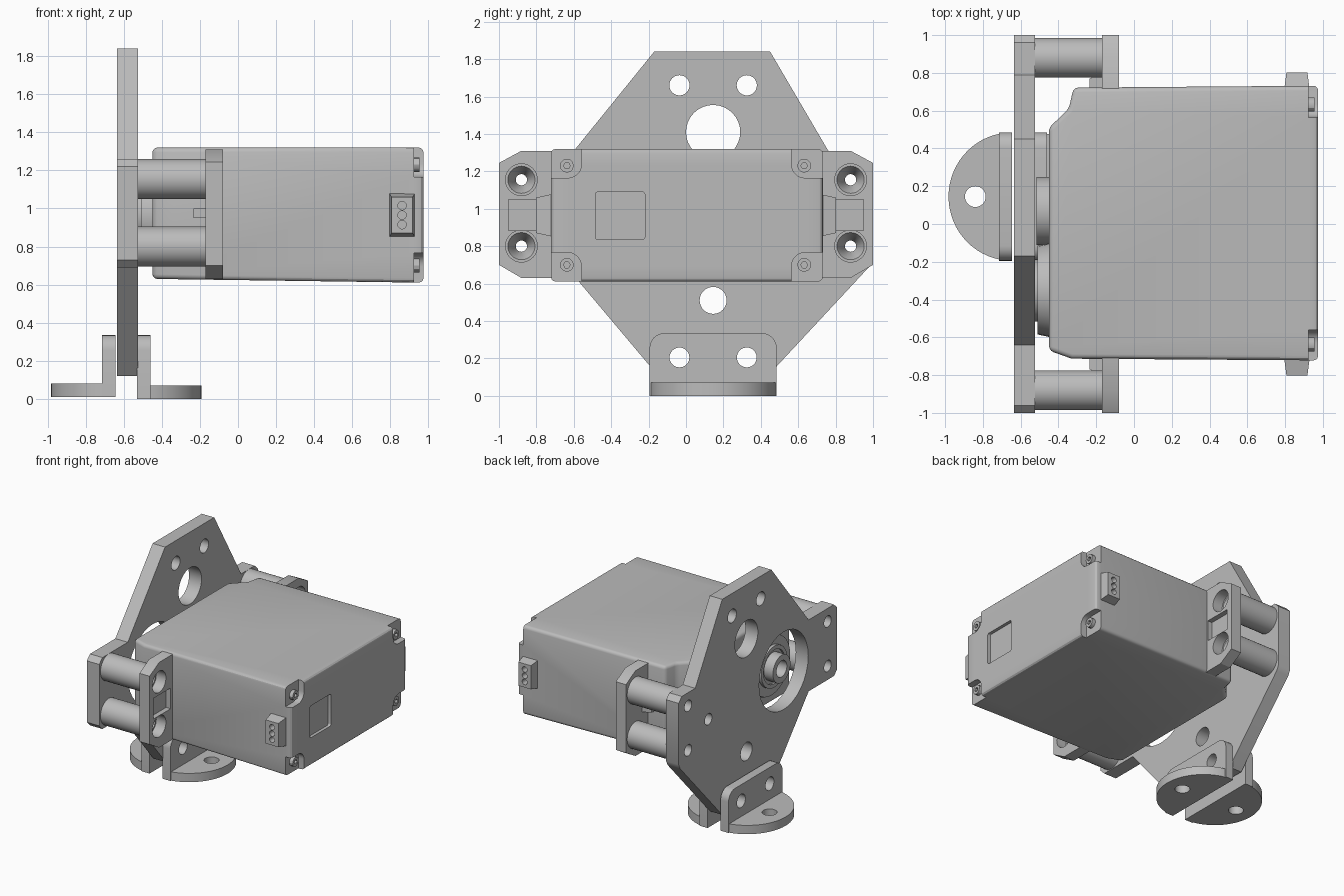
import bpy, bmesh, math

cube = bpy.data.objects.get("Cube")
if cube:
    bpy.data.objects.remove(cube, do_unlink=True)

grey = bpy.data.materials.new("light grey")
grey.use_nodes = True
grey.diffuse_color = (0.5, 0.5, 0.5, 1)
grey.node_tree.nodes["Principled BSDF"].inputs["Base Color"].default_value = (0.5, 0.5, 0.5, 1)


def activate(ob):
    bpy.ops.object.select_all(action="DESELECT")
    ob.select_set(True)
    bpy.context.view_layer.objects.active = ob


def prism(name, pts, lo, hi, axis="x", scale=1.0):
    """Extrude a closed outline: (y, z) points along x, (x, y) along z, (x, z) along y."""
    n = len(pts)
    cu, cv = sum(p[0] for p in pts) / n, sum(p[1] for p in pts) / n
    place = {"x": lambda u, v, d: (d, u, v),
             "y": lambda u, v, d: (u, d, v),
             "z": lambda u, v, d: (u, v, d)}[axis]
    bm = bmesh.new()
    a = [bm.verts.new(place(u, v, lo)) for u, v in pts]
    b = [bm.verts.new(place(cu + (u - cu) * scale, cv + (v - cv) * scale, hi)) for u, v in pts]
    bm.faces.new(a)
    bm.faces.new(b)
    for i in range(n):
        j = (i + 1) % n
        bm.faces.new((a[i], a[j], b[j], b[i]))
    bmesh.ops.recalc_face_normals(bm, faces=bm.faces)
    mesh = bpy.data.meshes.new(name)
    bm.to_mesh(mesh)
    bm.free()
    mesh.materials.append(grey)
    ob = bpy.data.objects.new(name, mesh)
    bpy.context.collection.objects.link(ob)
    return ob


def circle(u, v, r, n=32):
    return [(u + r * math.cos(2 * math.pi * i / n), v + r * math.sin(2 * math.pi * i / n)) for i in range(n)]


def rect(u0, v0, u1, v1, r=0.0, corners="0123"):
    """Rectangle outline, rounding the listed corners counter-clockwise from lower left."""
    out = []
    for k, (u, v) in enumerate([(u0, v0), (u1, v0), (u1, v1), (u0, v1)]):
        if r and str(k) in corners:
            cu = u + r if u == u0 else u - r
            cv = v + r if v == v0 else v - r
            for s in range(7):
                t = math.pi + math.pi / 2 * (k + s / 6)
                out.append((cu + r * math.cos(t), cv + r * math.sin(t)))
        else:
            out.append((u, v))
    return out


def apply(ob, kind, **settings):
    mod = ob.modifiers.new(kind.title(), kind)
    for key, value in settings.items():
        setattr(mod, key, value)
    activate(ob)
    bpy.ops.object.modifier_apply(modifier=mod.name)


def cut(ob, cutters):
    for c in cutters:
        apply(ob, "BOOLEAN", object=c, operation="DIFFERENCE", solver="EXACT")
        bpy.data.objects.remove(c, do_unlink=True)


def hole(u, v, r, lo=-2, hi=2, axis="x", scale=1.0):
    return prism("cutter", circle(u, v, r), lo, hi, axis, scale)


def bevel(ob, width, segments=3):
    apply(ob, "BEVEL", width=width, segments=segments, limit_method="ANGLE", angle_limit=math.radians(30))


MID = 0.145                      # plate and feet centre in y
SHAFT = (-0.35, 0.97)            # output axis
BOLTS = [(y, z) for y in (-0.88, 0.88) for z in (0.8, 1.155)]
FOOT_BOLTS = [(MID - 0.18, 0.205), (MID + 0.18, 0.205)]

# Mounting plate
outline = [(-0.17, 1.84), (-0.64, 1.26), (-0.96, 1.26), (-1, 1.22), (-1, 0.73), (-0.96, 0.69),
           (-0.64, 0.69), (-0.16, 0.12), (0.45, 0.12), (0.98, 0.69), (1, 0.73), (1, 1.22),
           (0.96, 1.26), (0.79, 1.26), (0.45, 1.84)]
plate = prism("mounting_plate", outline, -0.635, -0.525)
holes = [hole(y, z, 0.045) for y, z in BOLTS]
holes += [hole(y, z, 0.053) for y, z in FOOT_BOLTS]
holes += [hole(MID + s * 0.18, 1.66, 0.054) for s in (-1, 1)]
holes += [hole(MID, 1.41, 0.145), hole(MID, 0.51, 0.072), hole(0.625, 0.95, 0.045),
          hole(-0.325, 0.975, 0.31, scale=1)]
cut(plate, holes)

# Feet: an upright and a half-round base on each side of the plate
for name, sign, base, z0 in (("left_foot", 1, -0.53, 0.0), ("right_foot", -1, -0.645, 0.01)):
    lo, hi = sorted((base, base + sign * 0.07))
    upright = prism(name + "_upright", rect(MID - 0.34, z0, MID + 0.34, 0.335, 0.08, "23"), lo, hi)
    cut(upright, [hole(y, z, 0.053) for y, z in FOOT_BOLTS])
    arc = [(base + sign * 0.337 * math.sin(math.pi * i / 32), MID - 0.34 * math.cos(math.pi * i / 32))
           for i in range(33)]
    pad = prism(name + "_base", arc, z0, z0 + 0.07, "z")
    cut(pad, [hole(base + sign * 0.195, MID, 0.055, axis="z")])

# Motor case
case = prism("motor_case", [(-0.45, -0.67), (-0.33, -0.713), (0.975, -0.722), (0.975, 0.732),
                            (-0.32, 0.722), (-0.345, 0.61), (-0.45, 0.51)], 0.63, 1.32, "z")
for v in case.data.vertices:     # slight draft underneath
    if v.co.z < 1:
        v.co.z -= 0.014 * (v.co.x + 0.45)
bevel(case, 0.025)
notches = [prism("cutter", rect(-0.9, 1.165, -0.56, 1.5, 0.07, "1"), 0.925, 1.2),
           prism("cutter", rect(0.565, 1.165, 0.9, 1.5, 0.07, "0"), 0.925, 1.2),
           prism("cutter", rect(-0.9, 0.4, -0.56, 0.765, 0.07, "2"), 0.925, 1.2),
           prism("cutter", rect(0.565, 0.4, 0.9, 0.765, 0.07, "3"), 0.925, 1.2)]
cut(case, notches + [prism("cutter", rect(-0.485, 0.835, -0.22, 1.09, 0.015), 0.95, 1.2)])

# Case screws in the corner notches
for y in (-0.637, 0.632):
    for z in (0.7, 1.23):
        screw = prism("case_screw", circle(y, z, 0.037, 12), 0.9, 0.955)
        cut(screw, [prism("cutter", circle(y, z, 0.018, 6), 0.935, 1.2)])

# Side plugs with a three-pin opening, and flanges with ribs
for s, side in ((-1, "front"), (1, "back")):
    plug = prism(side + "_plug", rect(0.795, 0.85, 0.93, 1.08), s * 0.71, s * 0.803, "y", 0.82)
    cut(plug, [hole(0.8625, z, 0.022, s * 0.74, s * 0.9, "y") for z in (0.915, 0.965, 1.015)])

    shape = [(s * y, z) for y, z in [(0.6, 0.63), (0.88, 0.63), (1, 0.70), (1, 1.245), (0.88, 1.31), (0.6, 1.31)]]
    flange = prism(side + "_flange", shape, -0.17, -0.08)
    y0, y1 = sorted((s * 0.735, s * 0.95))
    cut(flange, [hole(y, z, 0.085) for y, z in BOLTS if y * s > 0]
        + [prism("cutter", rect(y0, 0.885, y1, 1.05), -0.12, 0)])
    prism(side + "_rib", [(-0.235, s * 0.70), (-0.16, s * 0.70), (-0.16, s * 0.80), (-0.235, s * 0.77)],
          0.95, 1.0, "z")

# Hollow spacers with a countersunk end
for y, z in BOLTS:
    spacer = prism("spacer", circle(y, z, 0.105), -0.525, -0.165)
    cut(spacer, [hole(y, z, 0.03), hole(y, z, 0.03, -0.24, -0.15, scale=2.7)])

# Output side: gear housings, hub and hollow shaft
prism("main_housing", circle(*SHAFT, 0.25), -0.44, -0.51, scale=0.94)
prism("gear_housing", circle(0.07, 0.97, 0.18), -0.44, -0.515)
hub = prism("output_hub", circle(*SHAFT, 0.165), -0.50, -0.535)
cut(hub, [hole(*SHAFT, 0.135, -0.60, -0.52)])
shaft = prism("output_shaft", circle(*SHAFT, 0.11), -0.50, -0.60)
cut(shaft, [hole(*SHAFT, 0.065, -0.7, -0.52)])

# Smooth the round surfaces, keep hard edges
for ob in list(bpy.context.scene.objects):
    if ob.type == "MESH":
        activate(ob)
        bpy.ops.object.shade_smooth_by_angle(angle=math.radians(30))
